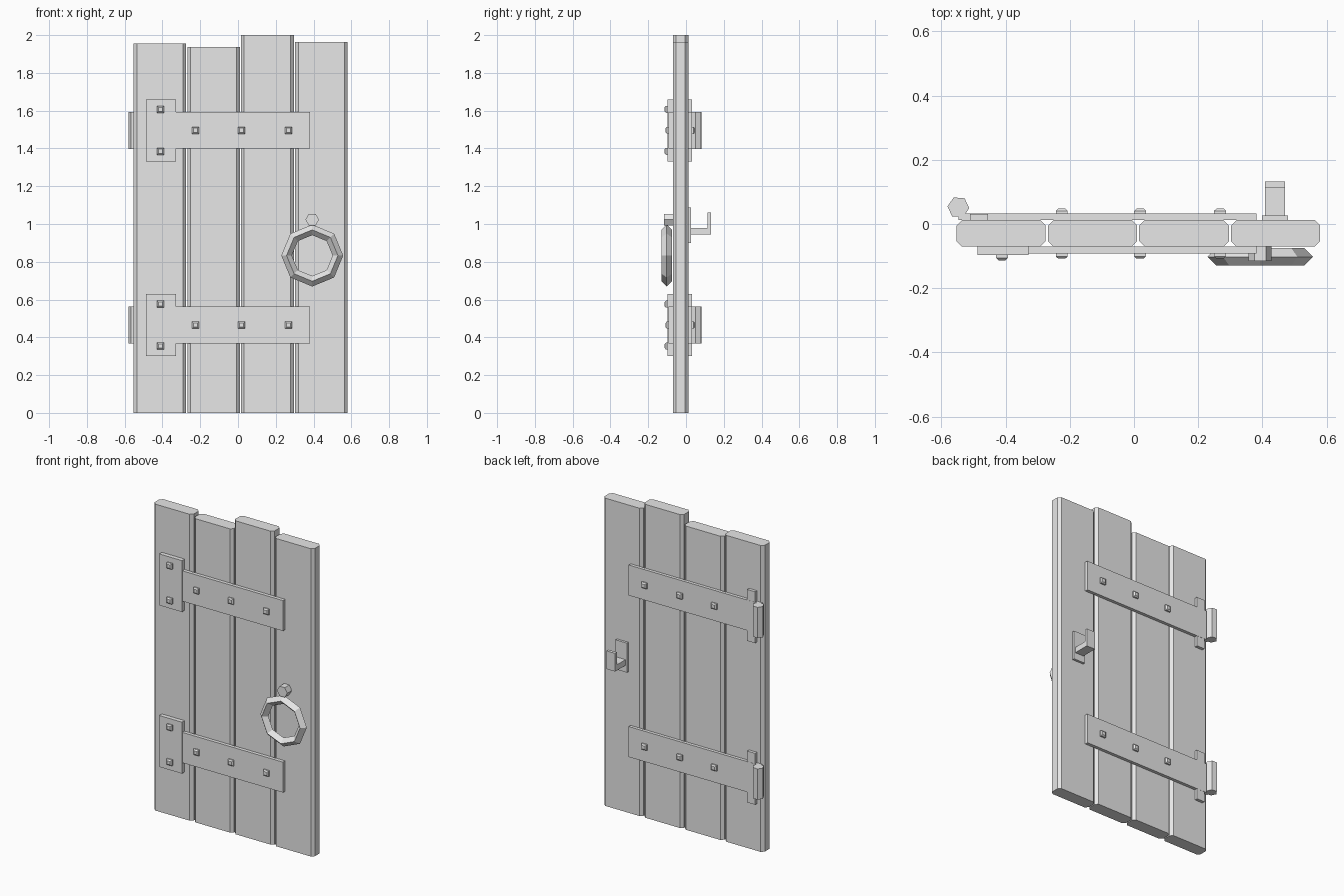
import bpy, math
from mathutils import Vector

if "Cube" in bpy.data.objects:
    bpy.data.objects.remove(bpy.data.objects["Cube"])

mat = bpy.data.materials.new("plain grey")
mat.diffuse_color = (0.8, 0.8, 0.8, 1)
mat.use_nodes = True
mat.node_tree.nodes["Principled BSDF"].inputs["Base Color"].default_value = mat.diffuse_color


def add_mesh(name, verts, faces):
    me = bpy.data.meshes.new(name)
    me.from_pydata([tuple(v) for v in verts], [], faces)
    me.materials.append(mat)
    ob = bpy.data.objects.new(name, me)
    bpy.context.collection.objects.link(ob)
    return ob


def loft(name, rings):
    """Skin matching counter-clockwise rings (seen from the end) and cap both ends."""
    n = len(rings[0])
    verts = [v for r in rings for v in r]
    faces = [list(range(n))[::-1], [len(verts) - n + i for i in range(n)]]
    for k in range(len(rings) - 1):
        for i in range(n):
            j = (i + 1) % n
            faces.append([k * n + i, k * n + j, k * n + n + j, k * n + n + i])
    return add_mesh(name, verts, faces)


def prism_z(name, pts, z0, z1):
    return loft(name, [[(x, y, z) for x, y in pts] for z in (z0, z1)])


def box(name, x0, x1, y0, y1, z0, z1):
    return prism_z(name, [(x0, y0), (x1, y0), (x1, y1), (x0, y1)], z0, z1)


def hexagon(cx, cy, r, turn=0):
    return [(cx + r * math.cos(math.radians(60 * i + turn)),
             cy + r * math.sin(math.radians(60 * i + turn))) for i in range(6)]


def bolt(name, x, y, z, d):
    """Square bolt head with tapered top, pointing along d (+1 or -1) in y."""
    rings = []
    for h, s in ((-0.004, 0.0185), (0.009, 0.0185), (0.016, 0.011)):
        sq = [(-s, -s), (-s, s), (s, s), (s, -s)]
        rings.append([(x + a * d, y + h * d, z + b) for a, b in sq])
    return loft(name, rings)


FRONT, BACK, C = -0.07, 0.012, 0.017

# planks with chamfered long edges
for i, (x0, x1, top) in enumerate([(-0.553, -0.275, 1.955), (-0.268, 0.01, 1.938),
                                   (0.016, 0.296, 2.0), (0.302, 0.58, 1.964)]):
    prism_z(f"plank_{i + 1}", [
        (x0 + C, FRONT), (x1 - C, FRONT), (x1, FRONT + C), (x1, BACK - C),
        (x1 - C, BACK), (x0 + C, BACK), (x0, BACK - C), (x0, FRONT + C)], 0, top)

# hinge straps, end plates, pins and bolts
for tag, z in (("upper", 1.496), ("lower", 0.465)):
    box(f"{tag}_front_strap", -0.34, 0.382, -0.092, FRONT, z - 0.097, z + 0.097)
    box(f"{tag}_front_plate", -0.488, -0.328, -0.097, FRONT, z - 0.164, z + 0.164)
    box(f"{tag}_back_strap", -0.547, 0.382, BACK, 0.032, z - 0.097, z + 0.097)
    box(f"{tag}_back_plate", -0.51, -0.454, BACK, 0.031, z - 0.164, z + 0.164)
    prism_z(f"{tag}_hinge_pin", hexagon(-0.547, 0.052, 0.034, -5), z - 0.098, z + 0.098)
    for i, x in enumerate((-0.225, 0.019, 0.268)):
        bolt(f"{tag}_front_bolt_{i + 1}", x, -0.092, z, -1)
        bolt(f"{tag}_back_bolt_{i + 1}", x, 0.032, z, 1)
    for i, dz in enumerate((0.111, -0.111)):
        bolt(f"{tag}_plate_bolt_{i + 1}", -0.411, -0.097, z + dz, -1)

# ring handle and its hexagonal peg
bpy.ops.mesh.primitive_torus_add(major_segments=8, minor_segments=4, major_radius=0.136,
                                 minor_radius=0.028, location=(0.393, -0.102, 0.833),
                                 rotation=(math.pi / 2, 0, 0))
ring = bpy.context.object
ring.name = "ring_handle"
ring.data.materials.append(mat)
loft("handle_peg", [[(x, y, z) for x, z in hexagon(0.393, 1.023, 0.036)]
                    for y in (FRONT, -0.116)])

# latch hook on the back
box("latch_plate", 0.398, 0.479, BACK, 0.027, 0.90, 1.088)
box("latch_arm", 0.408, 0.47, 0.025, 0.132, 0.944, 0.98)
box("latch_lip", 0.408, 0.47, 0.113, 0.132, 0.98, 1.06)
